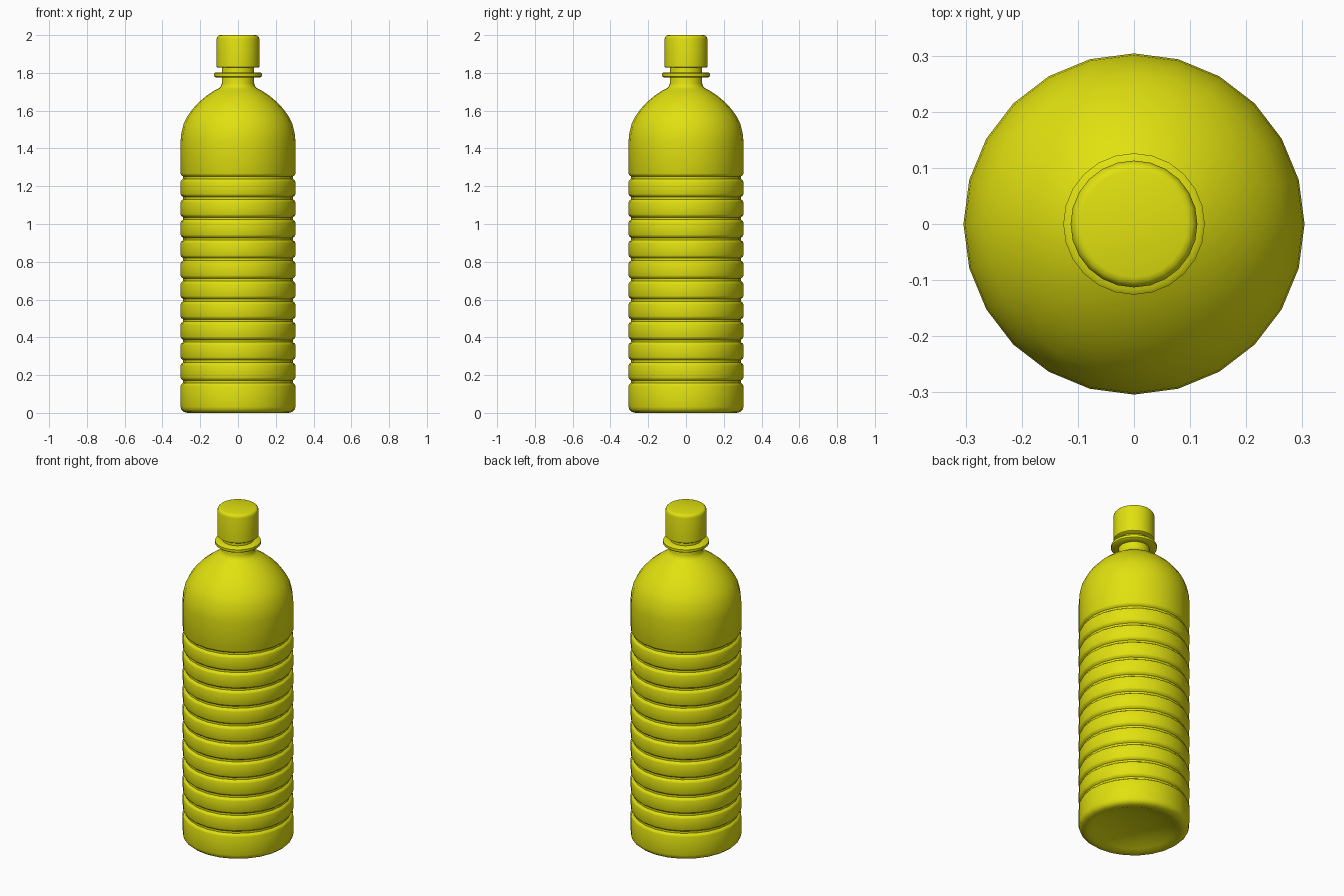
import bpy, bmesh, math

if "Cube" in bpy.data.objects:
    bpy.data.objects.remove(bpy.data.objects["Cube"])

SIDES = 24
yellow = bpy.data.materials.new("yellow plastic")
yellow.diffuse_color = (0.75, 0.75, 0.005, 1)
yellow.use_nodes = True
yellow.node_tree.nodes["Principled BSDF"].inputs["Base Color"].default_value = yellow.diffuse_color


def lathe(name, profile):
    """Spin a (radius, height) profile round the z axis; radius 0 makes a pole."""
    bm = bmesh.new()
    rings = []
    for r, z in profile:
        if r == 0:
            rings.append([bm.verts.new((0, 0, z))] * SIDES)
        else:
            rings.append([bm.verts.new((r * math.cos(math.tau * i / SIDES),
                                        r * math.sin(math.tau * i / SIDES), z))
                          for i in range(SIDES)])
    for a, b in zip(rings, rings[1:]):
        for i in range(SIDES):
            j = (i + 1) % SIDES
            bm.faces.new(list(dict.fromkeys((a[i], a[j], b[j], b[i]))))
    bmesh.ops.recalc_face_normals(bm, faces=bm.faces)
    mesh = bpy.data.meshes.new(name)
    bm.to_mesh(mesh)
    bm.free()
    mesh.materials.append(yellow)
    ob = bpy.data.objects.new(name, mesh)
    bpy.context.collection.objects.link(ob)
    bpy.ops.object.select_all(action='DESELECT')
    ob.select_set(True)
    bpy.context.view_layer.objects.active = ob
    bpy.ops.object.shade_smooth_by_angle(angle=math.radians(40))
    return ob


# Bottle: hollowed base with rounded foot
R = 0.304
profile = [(0, 0.05), (0.09, 0.046), (0.17, 0.032), (0.225, 0.012), (0.25, 0.002),
           (0.268, 0.0), (0.288, 0.005), (0.3, 0.016), (R, 0.032)]
# Eleven narrow grooves between the ribs
for i in range(11):
    z = 0.165 + 0.108 * i
    profile += [(R, z - 0.022), (R - 0.003, z - 0.014), (R - 0.014, z - 0.006),
                (R - 0.014, z + 0.006), (R - 0.003, z + 0.014), (R, z + 0.022)]
# Domed shoulder and neck
profile += [(R, 1.44), (0.301, 1.475), (0.288, 1.53), (0.268, 1.57), (0.241, 1.608),
            (0.207, 1.645), (0.165, 1.68), (0.125, 1.706), (0.1, 1.719),
            (0.09, 1.73), (0.086, 1.745), (0.086, 1.84), (0, 1.84)]
lathe("bottle_body", profile)

# Collar ring under the cap
lathe("neck_ring", [(0.08, 1.776), (0.118, 1.776), (0.126, 1.782), (0.126, 1.797),
                    (0.118, 1.803), (0.08, 1.803)])

# Screw cap with a rounded top edge
lathe("cap", [(0, 1.828), (0.108, 1.828), (0.113, 1.832), (0.113, 1.98),
              (0.11, 1.991), (0.104, 1.997), (0.095, 2.0), (0, 2.0)])
